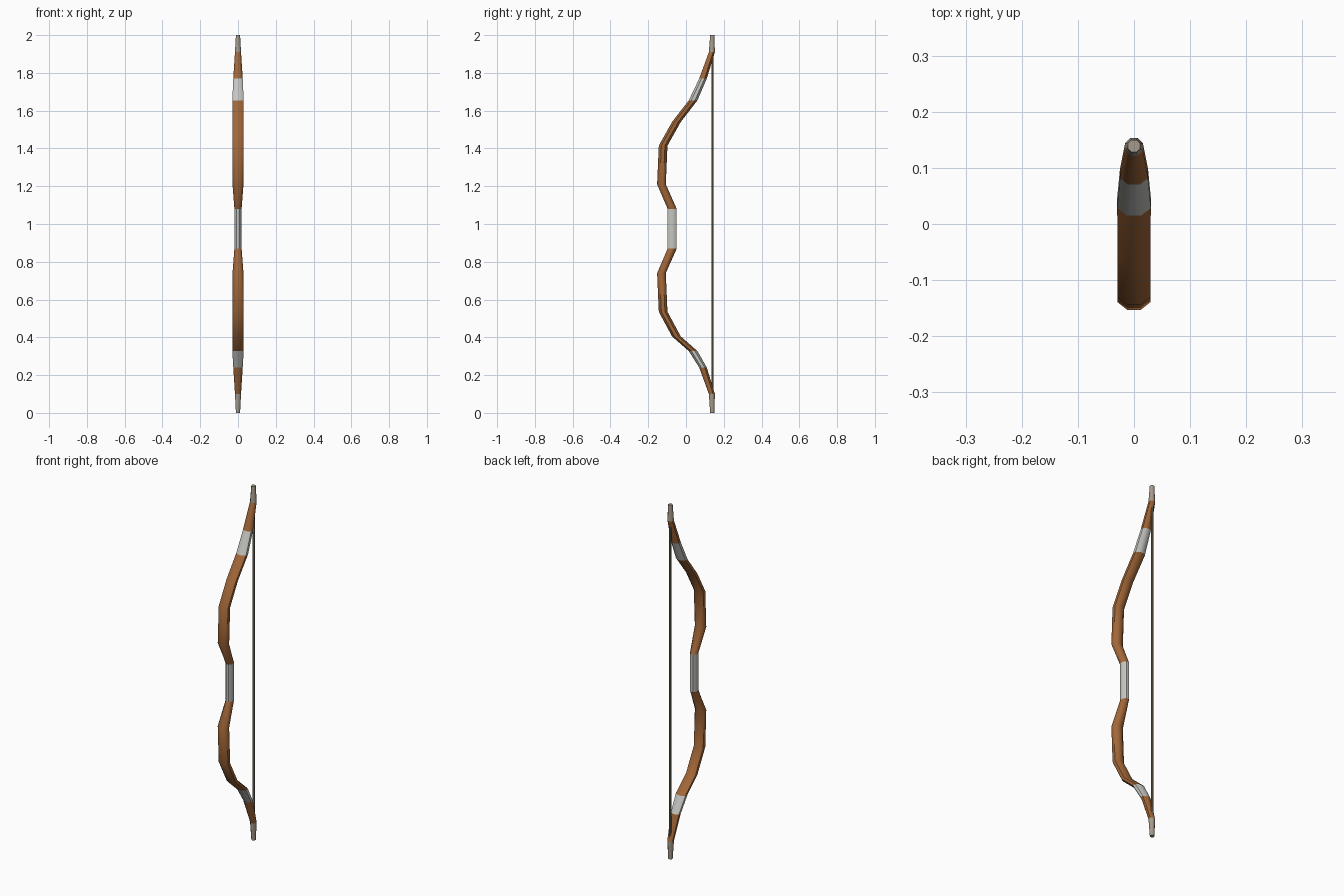
import bpy, bmesh, math

if "Cube" in bpy.data.objects:
    bpy.data.objects.remove(bpy.data.objects["Cube"])


def material(name, rgb):
    m = bpy.data.materials.new(name)
    m.diffuse_color = (*rgb, 1)
    m.use_nodes = True
    m.node_tree.nodes["Principled BSDF"].inputs["Base Color"].default_value = m.diffuse_color
    return m


WOOD = material("brown wood", (0.36, 0.135, 0.04))
WRAP = material("pale grey wrap", (0.56, 0.56, 0.53))
HORN = material("horn tip", (0.38, 0.33, 0.26))
CORD = material("string cord", (0.22, 0.17, 0.12))


def tube(name, rings, mat, cap_start=False, cap_end=False, sides=8):
    """Loft through horizontal rings (y, z, half width, half depth)."""
    bm = bmesh.new()
    k = 1 / math.cos(math.pi / sides)
    loops = []
    for y, z, w, d in rings:
        loop = []
        for i in range(sides):
            a = 2 * math.pi * (i + 0.5) / sides
            loop.append(bm.verts.new((w * k * math.cos(a), y + d * k * math.sin(a), z)))
        loops.append(loop)
    for a, b in zip(loops, loops[1:]):
        for i in range(sides):
            j = (i + 1) % sides
            bm.faces.new((a[i], a[j], b[j], b[i]))
    if cap_start:
        bm.faces.new(loops[0][::-1])
    if cap_end:
        bm.faces.new(loops[-1])
    bmesh.ops.recalc_face_normals(bm, faces=bm.faces)
    me = bpy.data.meshes.new(name)
    bm.to_mesh(me)
    bm.free()
    me.materials.append(mat)
    ob = bpy.data.objects.new(name, me)
    bpy.context.collection.objects.link(ob)
    bpy.ops.object.select_all(action='DESELECT')
    ob.select_set(True)
    bpy.context.view_layer.objects.active = ob
    bpy.ops.object.shade_smooth_by_angle(angle=math.radians(50))
    return ob


# Ring profile shared by both limbs: y, half width, half depth
profile = [(-0.073, 0.019, 0.024), (-0.130, 0.029, 0.023), (-0.121, 0.029, 0.023),
           (-0.051, 0.029, 0.023), (0.038, 0.030, 0.023), (0.090, 0.025, 0.020),
           (0.137, 0.016, 0.016), (0.139, 0.011, 0.011)]
heights = {"upper": [1.08, 1.21, 1.415, 1.54, 1.655, 1.77, 1.91, 2.0],
           "lower": [0.87, 0.74, 0.535, 0.405, 0.327, 0.24, 0.10, 0.0]}

# Limbs, bands and tips
for side, zs in heights.items():
    rings = [(y, z, w, d) for (y, w, d), z in zip(profile, zs)]
    tube(side + "_limb", rings[:5], WOOD)
    tube(side + "_band", rings[4:6], WRAP)
    tube(side + "_limb_end", rings[5:7], WOOD)
    tube(side + "_tip", rings[6:], HORN, cap_end=True)

# Grip
y, w, d = profile[0]
tube("grip", [(y, 0.87, w, d), (y, 1.08, w, d)], WRAP)

# Bow string
tube("string", [(0.141, 0.08, 0.005, 0.005), (0.141, 1.93, 0.005, 0.005)], CORD, True, True, 6)
